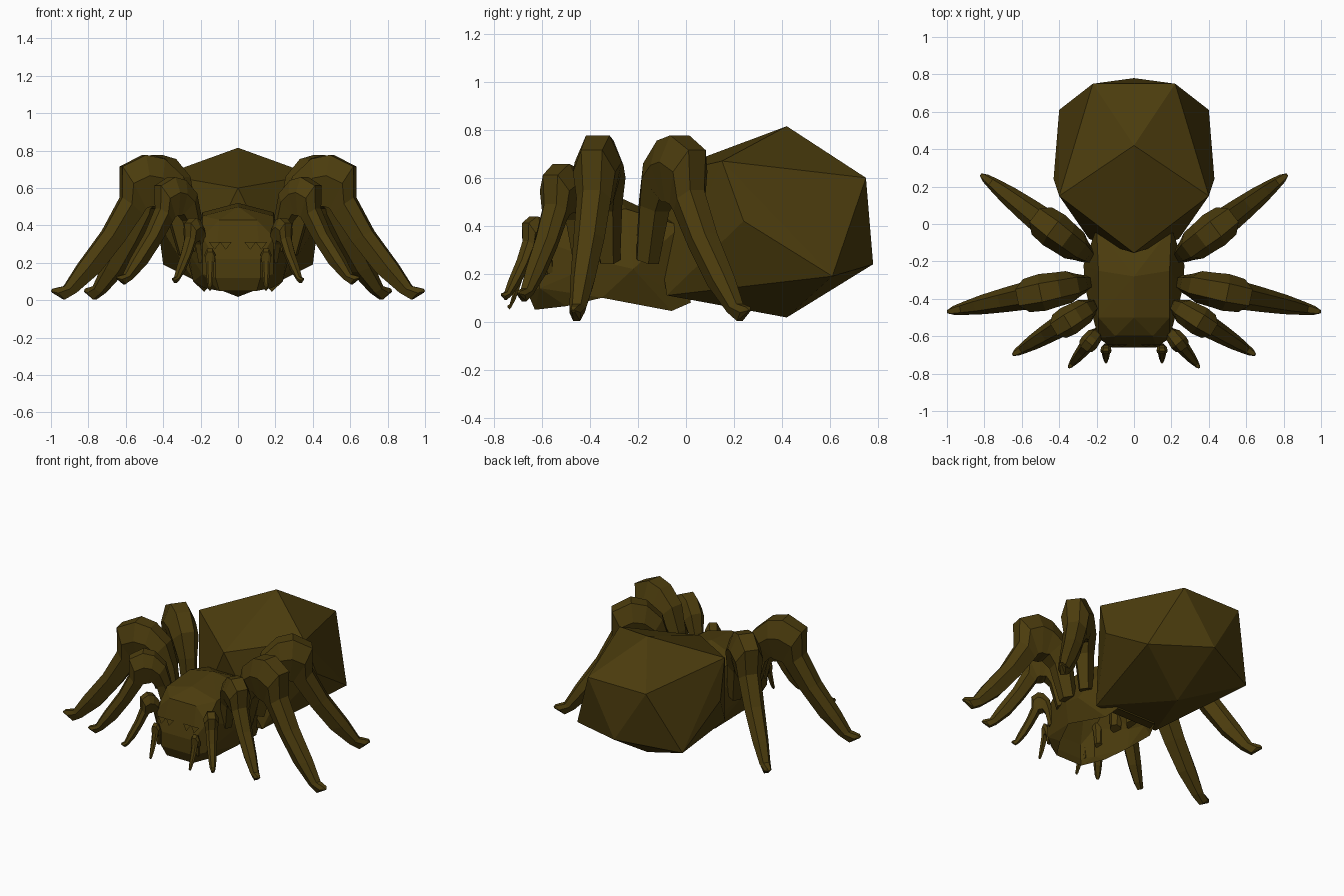
import bpy, bmesh
from mathutils import Vector

if "Cube" in bpy.data.objects:
    bpy.data.objects.remove(bpy.data.objects["Cube"])

olive = bpy.data.materials.new("dark olive")
olive.diffuse_color = (0.071, 0.045, 0.004, 1)
olive.use_nodes = True
olive.node_tree.nodes["Principled BSDF"].inputs["Base Color"].default_value = olive.diffuse_color


def finish(name, bm):
    mesh = bpy.data.meshes.new(name)
    bm.to_mesh(mesh)
    bm.free()
    mesh.materials.append(olive)
    obj = bpy.data.objects.new(name, mesh)
    bpy.context.collection.objects.link(obj)
    return obj


def mirrored_hull(name, points, open_below=False):
    """Convex faceted solid from points on the +x side."""
    bm = bmesh.new()
    for x, y, z in points:
        for s in ((1, -1) if x else (1,)):
            bm.verts.new((s * x, y, z))
    bmesh.ops.convex_hull(bm, input=bm.verts)
    loose = [v for v in bm.verts if not v.link_faces]
    bmesh.ops.delete(bm, geom=loose, context='VERTS')
    bmesh.ops.recalc_face_normals(bm, faces=bm.faces)
    if open_below:
        bm.normal_update()
        under = [f for f in bm.faces if f.normal.z < -0.8]
        bmesh.ops.delete(bm, geom=under, context='FACES')
    return finish(name, bm)


# Abdomen: a stretched twenty-sided ball
mirrored_hull("abdomen", [
    (0, 0.42, 0.815), (0, 0.42, 0.018),
    (0, -0.155, 0.60), (0.40, 0.15, 0.67), (0.22, 0.75, 0.60),
    (0, 0.78, 0.24), (0.40, 0.61, 0.19), (0.43, 0.24, 0.42),
    (0.24, -0.08, 0.11)])

# Head and thorax: a faceted shell, hollow underneath
mirrored_hull("head_body", [
    (0.12, -0.66, 0.22), (0.12, -0.66, 0.12), (0.10, -0.63, 0.05),
    (0.19, -0.61, 0.14), (0.19, -0.61, 0.34), (0.10, -0.60, 0.43),
    (0.19, -0.50, 0.45), (0, -0.50, 0.50), (0, -0.28, 0.52),
    (0.19, -0.25, 0.47), (0.26, -0.35, 0.25), (0.27, -0.22, 0.22),
    (0.24, -0.35, 0.10), (0.18, -0.50, 0.065), (0.18, -0.06, 0.045),
    (0.20, -0.02, 0.40), (0.15, 0.02, 0.08)], open_below=True)

# Leg sections: outer (reach, z), inner (reach, z), half width
LEG = [
    (0.00, 0.27, 0.12, 0.24, 0.045), (0.04, 0.50, 0.20, 0.46, 0.062),
    (0.10, 0.66, 0.26, 0.51, 0.086), (0.23, 0.755, 0.29, 0.50, 0.092),
    (0.36, 0.777, 0.33, 0.50, 0.100), (0.52, 0.715, 0.36, 0.49, 0.090),
    (0.52, 0.55, 0.38, 0.46, 0.074), (0.645, 0.37, 0.51, 0.31, 0.066),
    (0.815, 0.19, 0.67, 0.15, 0.052), (0.91, 0.075, 0.83, 0.04, 0.036),
    (0.985, 0.062, 0.91, 0.003, 0.024), (1.00, 0.05, 0.99, 0.04, 0.009)]


def leg(name, hip, tip, z_base, z_scale, width, side):
    hip, tip = Vector((*hip, 0)), Vector((*tip, 0))
    across = (tip - hip).normalized().cross(Vector((0, 0, 1)))
    bm = bmesh.new()
    rings = []
    for uo, zo, ui, zi, hw in LEG:
        ring = []
        # six-sided section, widest in the middle
        for t, w in ((0, 0.5), (0.4, 1), (1, 0.6), (1, -0.6), (0.4, -1), (0, -0.5)):
            u, z = uo + (ui - uo) * t, zo + (zi - zo) * t
            p = hip.lerp(tip, u) + across * (w * hw * width)
            ring.append(bm.verts.new((side * p.x, p.y, z_base + z_scale * z)))
        rings.append(ring)
    for a, b in zip(rings, rings[1:]):
        for i in range(6):
            j = (i + 1) % 6
            bm.faces.new((a[i], a[j], b[j], b[i]))
    bm.faces.new(rings[0])
    bm.faces.new(rings[-1])
    bmesh.ops.recalc_face_normals(bm, faces=bm.faces)
    finish(name, bm)


for label, side in (("right", 1), ("left", -1)):
    leg("rear_leg_" + label, (0.22, -0.19), (0.82, 0.265), 0, 1, 1, side)
    leg("middle_leg_" + label, (0.22, -0.31), (1.0, -0.47), 0, 1, 1, side)
    leg("front_leg_" + label, (0.19, -0.42), (0.65, -0.70), 0.083, 0.74, 0.80, side)
    leg("small_leg_" + label, (0.18, -0.56), (0.35, -0.77), 0.09, 0.45, 0.50, side)
    leg("feeler_" + label, (0.15, -0.64), (0.15, -0.745), 0.05, 0.29, 0.30, side)

# Brow notches as thin triangular plates on the face
for label, side in (("right", 1), ("left", -1)):
    bm = bmesh.new()
    for x in (0.065, 0.125):
        vs = [bm.verts.new((side * (x + dx), y, z)) for dx, y, z in
              ((-0.03, -0.645, 0.31), (0.03, -0.645, 0.31), (0, -0.657, 0.27))]
        bm.faces.new(vs if side > 0 else vs[::-1])
    bmesh.ops.reverse_faces(bm, faces=[f for f in bm.faces if f.normal.y > 0])
    finish("brow_" + label, bm)
